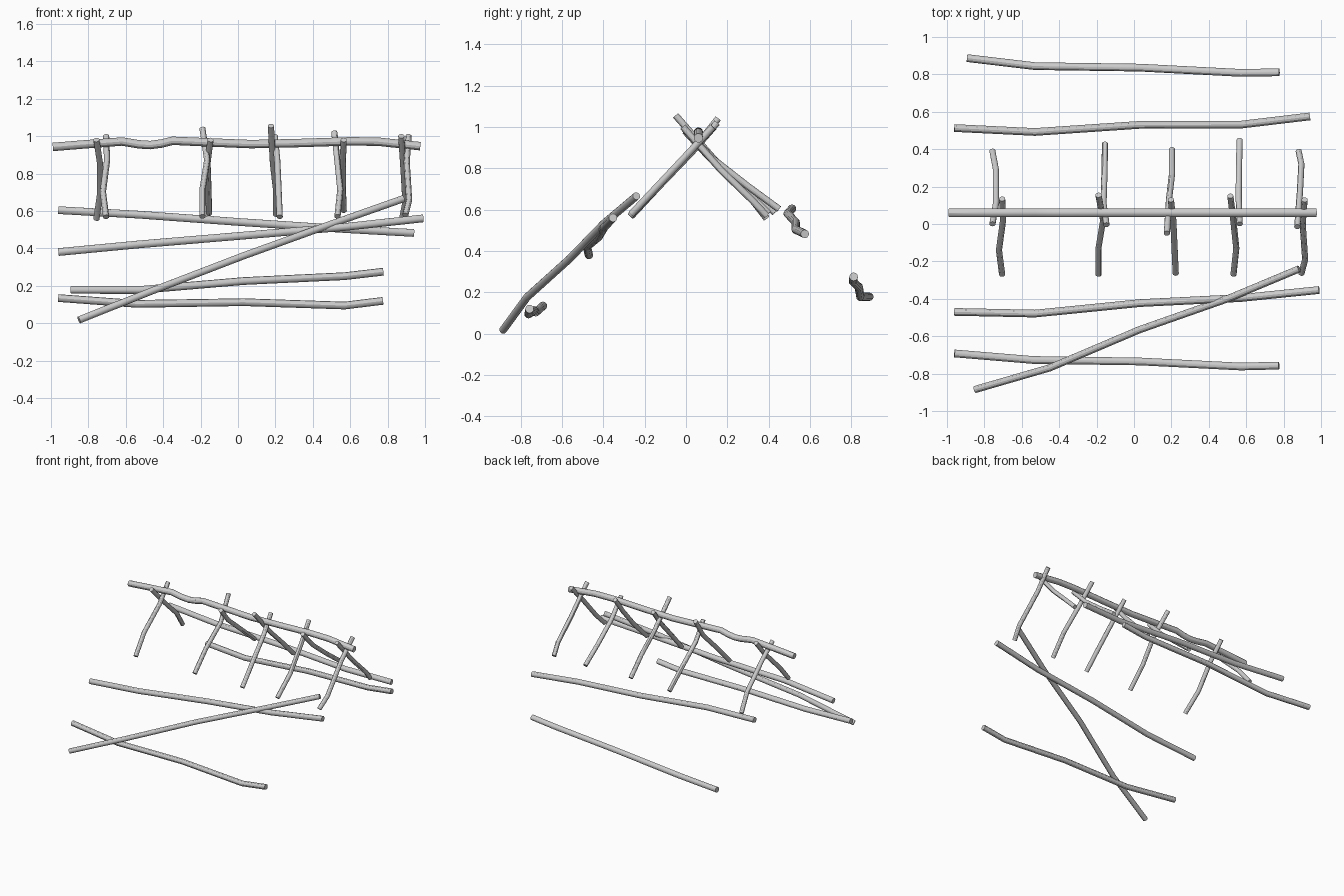
import bpy


def pole(name, points, radius):
    """Round wooden pole following a slightly crooked path."""
    curve = bpy.data.curves.new(name, 'CURVE')
    curve.dimensions = '3D'
    curve.bevel_depth = radius
    curve.bevel_resolution = 4
    curve.use_fill_caps = True
    spline = curve.splines.new('POLY')
    spline.points.add(len(points) - 1)
    for p, co in zip(spline.points, points):
        p.co = (*co, 1)
    obj = bpy.data.objects.new(name, curve)
    bpy.context.collection.objects.link(obj)
    bpy.ops.object.select_all(action='DESELECT')
    obj.select_set(True)
    bpy.context.view_layer.objects.active = obj
    bpy.ops.object.convert(target='MESH')
    bpy.ops.object.shade_smooth_by_angle()
    return obj


# Ridge pole
ridge = [(-.99, .942), (-.83, .955), (-.62, .971), (-.53, .956), (-.47, .952),
         (-.41, .96), (-.35, .975), (-.15, .966), (.07, .957), (.33, .963),
         (.6, .972), (.75, .97), (.975, .946)]
pole("ridge_pole", [(x, .06, z) for x, z in ridge], .0225)

# Front rafters, leaning up and over the ridge
front = [
    [(-.705, .135, 1.0), (-.7, .02, .87), (-.722, -.14, .703), (-.705, -.27, .568)],
    [(-.19, .155, 1.04), (-.165, .02, .87), (-.19, -.13, .713), (-.19, -.27, .57)],
    [(.197, .13, 1.0), (.21, .02, .87), (.217, -.13, .713), (.223, -.265, .568)],
    [(.515, .15, 1.02), (.53, .03, .88), (.547, -.13, .713), (.532, -.27, .57)],
    [(.912, .13, 1.0), (.902, 0, .86), (.915, -.19, .658), (.895, -.265, .578)],
]
for i, pts in enumerate(front):
    pole(f"front_rafter_{i + 1}", pts, .0165)

# Back rafters
back = [
    [(-.757, 0, .98), (-.738, .11, .855), (-.738, .29, .685), (-.757, .39, .557)],
    [(-.147, -.005, .98), (-.163, .11, .855), (-.158, .27, .72), (-.155, .43, .585)],
    [(.176, -.05, 1.055), (.187, .13, .85), (.203, .265, .715), (.203, .4, .58)],
    [(.565, 0, .98), (.56, .13, .845), (.561, .3, .712), (.565, .45, .602)],
    [(.873, -.015, 1.0), (.887, .17, .79), (.895, .32, .645), (.88, .39, .57)],
]
for i, pts in enumerate(back):
    pole(f"back_rafter_{i + 1}", pts, .0165)

# Long horizontal poles on both slopes
rails = {
    "front_lower_rail": [(-.96, -.692, .134), (-.54, -.727, .103), (.03, -.735, .112),
                         (.57, -.762, .094), (.775, -.757, .119)],
    "front_upper_rail": [(-.96, -.47, .38), (-.53, -.479, .421), (.03, -.423, .468),
                         (.57, -.396, .514), (.99, -.353, .56)],
    "back_upper_rail": [(-.96, .513, .604), (-.53, .492, .58), (.03, .53, .539),
                        (.57, .531, .503), (.94, .575, .482)],
    "back_lower_rail": [(-.893, .887, .178), (-.53, .844, .177), (.03, .836, .225),
                        (.57, .808, .251), (.777, .811, .275)],
}
for name, pts in rails.items():
    pole(name, pts, .0205)

# Diagonal brace resting on the front slope
pole("diagonal_brace", [(-.85, -.885, .017), (-.45, -.769, .176), (.03, -.565, .36),
                        (.5, -.4, .53), (.883, -.24, .665)], .019)
